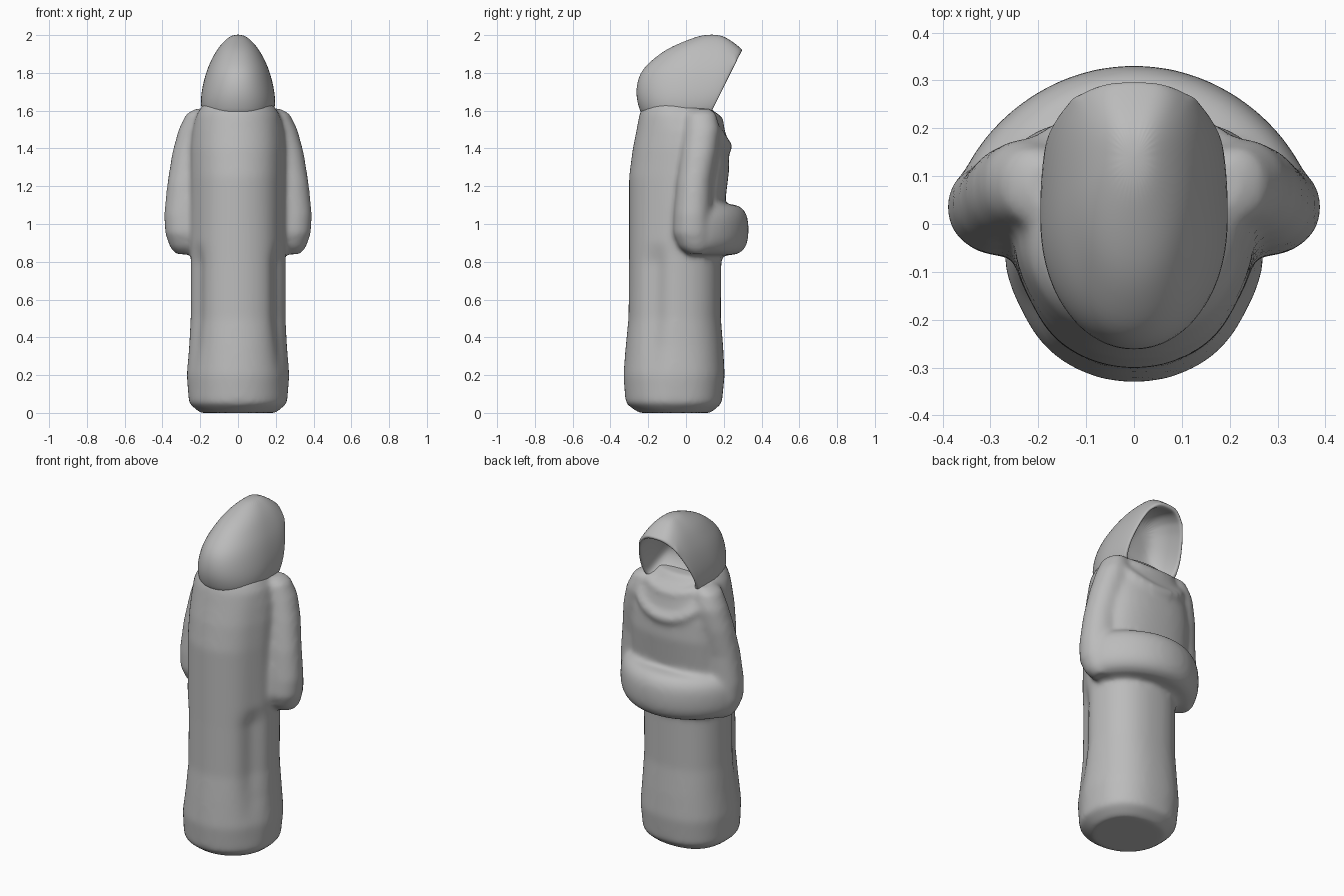
import bpy, bmesh
from math import sin, cos, pi, exp, radians
from mathutils import Vector

if "Cube" in bpy.data.objects:
    bpy.data.objects.remove(bpy.data.objects["Cube"], do_unlink=True)

grey = bpy.data.materials.new("plain grey")
grey.use_nodes = True
GREY = (0.5, 0.5, 0.5, 1)
grey.diffuse_color = GREY
grey.node_tree.nodes["Principled BSDF"].inputs["Base Color"].default_value = GREY


def rounded(value, power):
    return (1 if value >= 0 else -1) * abs(value) ** (2 / power)


def loft(bm, sections, front=2.0, back=2.0, sides=48):
    """Closed skin through sections of (centre, side axis, depth axis, groove)."""
    rings = []
    for centre, u, v, groove in sections:
        ring = []
        for i in range(sides):
            a = 2 * pi * i / sides
            n = front if sin(a) >= 0 else back
            # vertical groove on both flanks, just behind the side axis
            dip = abs(abs(a - 1.5 * pi) - radians(63))
            k = 1 - groove * exp(-(dip / 0.27) ** 2)
            ring.append(bm.verts.new(centre + u * rounded(cos(a), n) * k
                                     + v * rounded(sin(a), n) * k))
        rings.append(ring)
    for low, high in zip(rings, rings[1:]):
        for i in range(sides):
            j = (i + 1) % sides
            bm.faces.new((low[i], low[j], high[j], high[i]))
    bm.faces.new(rings[0][::-1])
    bm.faces.new(rings[-1])


def upright(rows):
    """Level sections from rows of (z, half width, back y, front y, groove)."""
    return [(Vector((0, (b + f) / 2, z)), Vector((w, 0, 0)),
             Vector((0, (f - b) / 2, 0)), g) for z, w, b, f, g in rows]


def finish(name, bm):
    bmesh.ops.recalc_face_normals(bm, faces=bm.faces)
    for face in bm.faces:
        face.smooth = True
    mesh = bpy.data.meshes.new(name)
    bm.to_mesh(mesh)
    bm.free()
    mesh.materials.append(grey)
    obj = bpy.data.objects.new(name, mesh)
    bpy.context.collection.objects.link(obj)
    return obj


# Long robe
bm = bmesh.new()
loft(bm, upright([
    (0.00, .20, -.25, .13, 0), (0.05, .26, -.32, .19, 0),
    (0.20, .272, -.332, .205, .03), (0.35, .26, -.32, .197, .08),
    (0.50, .252, -.305, .185, .12), (0.80, .252, -.302, .187, .13),
    (0.90, .252, -.302, .19, .04), (1.25, .25, -.302, .20, .03),
    (1.40, .25, -.282, .20, .03), (1.50, .24, -.262, .19, .02),
    (1.58, .22, -.247, .16, 0), (1.64, .18, -.225, .11, 0)]), 2.4, 2.0)

# Chest cloth stretched between the sleeves
loft(bm, upright([
    (1.02, .28, -.03, .20, 0), (1.15, .275, -.02, .212, 0),
    (1.30, .268, -.01, .23, 0), (1.42, .255, 0, .225, 0),
    (1.52, .23, .01, .20, 0), (1.59, .19, .02, .165, 0)]), 2.2, 2.4)

# Upper sleeves: z, centre x, centre y, half width, half depth
SLEEVE = [(1.61, .19, .08, .035, .05), (1.585, .205, .08, .068, .08),
          (1.50, .22, .085, .095, .095), (1.38, .24, .07, .108, .098),
          (1.22, .26, .045, .114, .095), (1.05, .27, .035, .122, .10),
          (0.95, .27, .035, .116, .104), (0.875, .27, .05, .09, .085),
          (0.84, .27, .06, .06, .05)]
for side in (1, -1):
    loft(bm, [(Vector((side * x, y, z)), Vector((w, 0, 0)), Vector((0, d, 0)), 0)
              for z, x, y, w, d in SLEEVE], 2.1, 2.1)

# Folded forearms sweeping round the chest, tapering into the elbows
arc = []
for i in range(33):
    a = pi * (i + 1) / 34
    taper = min(1, .68 + .8 * sin(a))
    out = Vector((cos(a), sin(a), 0))
    arc.append((Vector((.282 * cos(a), .228 * sin(a) ** 1.25, .97)),
                out * .104 * taper, Vector((0, 0, .135)) * taper, 0))
loft(bm, arc, 2.6, 2.6, 24)

# Draped cowl folds hanging from the shoulders
for width, y_side, y_mid, z_side, z_mid, r in ((.175, .07, .165, 1.61, 1.54, .036),
                                               (.215, .08, .21, 1.57, 1.41, .036)):
    fold = []
    for i in range(25):
        a = pi * i / 24
        s = sin(a)
        centre = Vector((width * cos(a), y_side + (y_mid - y_side) * s ** 0.7,
                         z_side + (z_mid - z_side) * s))
        along = Vector((-width * s, 0, (z_mid - z_side) * cos(a))).normalized()
        depth = Vector((0, 1, 0))
        fold.append((centre, along.cross(depth) * r, depth * r, 0))
    loft(bm, fold, sides=16)

# Fuse the cloth into one soft skin
robe = finish("robe", bm)
fuse = robe.modifiers.new("fuse", 'REMESH')
fuse.mode = 'VOXEL'
fuse.voxel_size = .014
fuse.use_smooth_shade = True
soften = robe.modifiers.new("soften", 'SMOOTH')
soften.factor = 0.5
soften.iterations = 14

# Pointed hood, sliced along a tilted rim
bm = bmesh.new()
loft(bm, upright([
    (1.55, .175, -.225, .21, 0), (1.61, .198, -.25, .25, 0),
    (1.69, .198, -.27, .31, 0), (1.80, .172, -.252, .35, 0),
    (1.87, .142, -.18, .345, 0), (1.93, .108, -.10, .292, 0),
    (1.975, .068, .01, .235, 0), (2.003, .028, .09, .18, 0)]), 3.0, 2.1, 32)
forward = Vector((0, .28, -.14)).normalized()
cut = bmesh.ops.bisect_plane(bm, geom=bm.verts[:] + bm.edges[:] + bm.faces[:],
                             plane_co=(0, .148, 1.62), plane_no=forward,
                             clear_outer=True)
rim = [e for e in cut["geom_cut"] if isinstance(e, bmesh.types.BMEdge)]
opening = bmesh.ops.contextual_create(bm, geom=rim)["faces"][0]

# Face hollow: rim thickness first, then deepening steps
for scale, depth in ((.90, 0), (.97, .03), (.93, .06), (.82, .06), (.6, .04)):
    opening = bmesh.ops.extrude_discrete_faces(bm, faces=[opening])["faces"][0]
    middle = opening.calc_center_bounds()
    for v in opening.verts:
        v.co = middle + (v.co - middle) * scale - forward * depth
hood = finish("hood", bm)
rounding = hood.modifiers.new("rounding", 'SUBSURF')
rounding.levels = rounding.render_levels = 2
